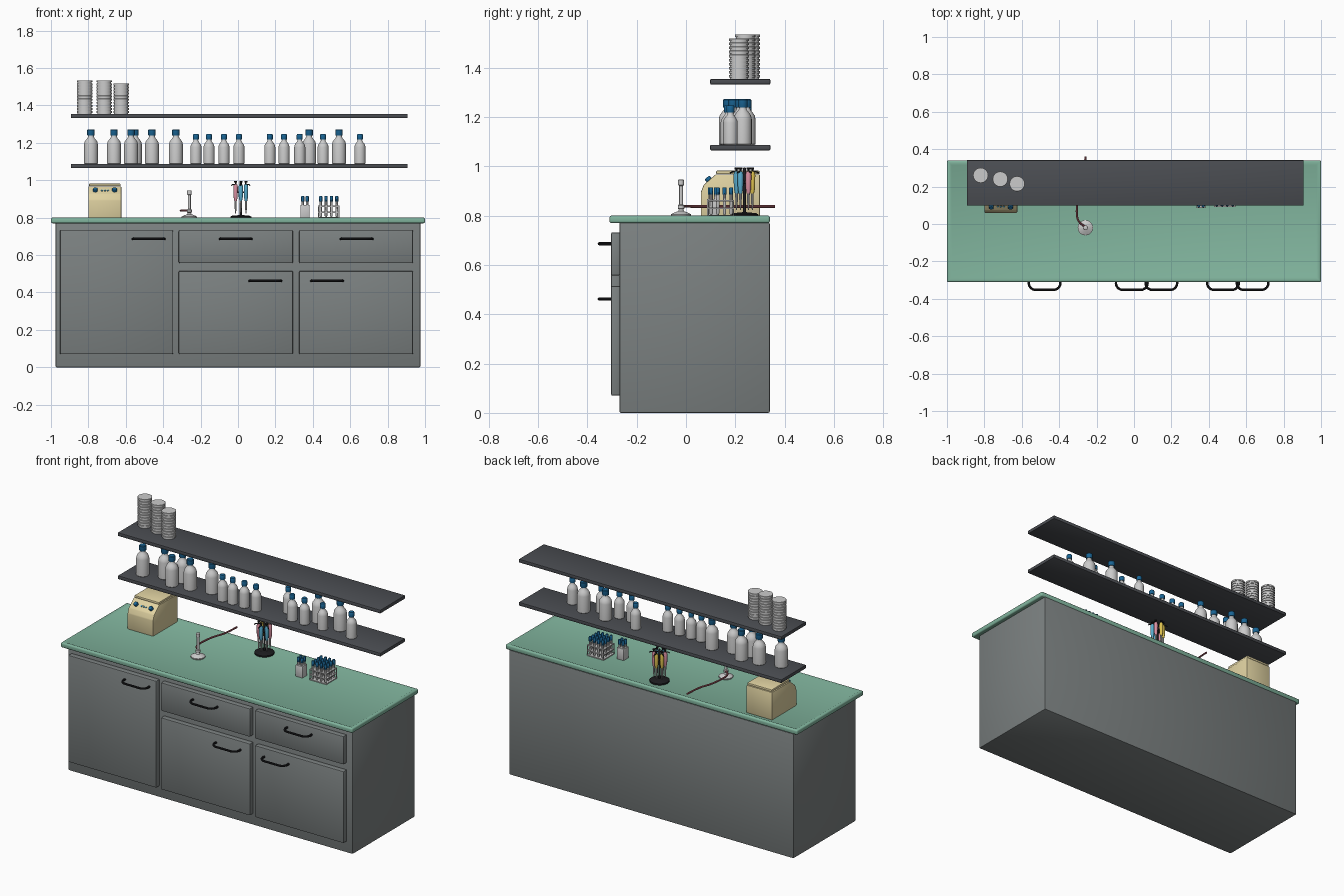
import bpy, bmesh, math
from mathutils import Vector

if "Cube" in bpy.data.objects:
    bpy.data.objects.remove(bpy.data.objects["Cube"])


def material(name, r, g, b):
    m = bpy.data.materials.new(name)
    m.diffuse_color = (r, g, b, 1)
    m.use_nodes = True
    m.node_tree.nodes["Principled BSDF"].inputs["Base Color"].default_value = m.diffuse_color
    return m


GREEN = material("green", 0.22, 0.46, 0.34)
STEEL = material("dark_grey", 0.20, 0.22, 0.22)
SHELF = material("charcoal", 0.07, 0.075, 0.085)
BLACK = material("black", 0.012, 0.012, 0.014)
CREAM = material("cream", 0.75, 0.65, 0.36)
BLUE = material("blue", 0.01, 0.13, 0.30)
CYAN = material("light_blue", 0.10, 0.42, 0.62)
YELLOW = material("yellow", 0.75, 0.55, 0.08)
PINK = material("pink", 0.70, 0.28, 0.36)
RED = material("hose_red", 0.35, 0.10, 0.12)


def finish(bm, name, mat=None, loc=(0, 0, 0)):
    bmesh.ops.recalc_face_normals(bm, faces=bm.faces)
    me = bpy.data.meshes.new(name)
    bm.to_mesh(me)
    bm.free()
    ob = bpy.data.objects.new(name, me)
    bpy.context.collection.objects.link(ob)
    ob.location = loc
    if mat:
        me.materials.append(mat)
    smooth(ob)
    return ob


def smooth(ob):
    bpy.ops.object.select_all(action='DESELECT')
    ob.select_set(True)
    bpy.context.view_layer.objects.active = ob
    bpy.ops.object.shade_smooth_by_angle(angle=math.radians(35))


def box(name, x, y, z, mat=None, bevel=0.0, segs=2):
    bm = bmesh.new()
    bmesh.ops.create_cube(bm, size=1)
    for v in bm.verts:
        v.co = [r[0] + (c + 0.5) * (r[1] - r[0]) for c, r in zip(v.co, (x, y, z))]
    if bevel:
        bmesh.ops.bevel(bm, geom=bm.edges[:], offset=bevel, segments=segs, profile=0.5, affect='EDGES')
    return finish(bm, name, mat)


def lathe(name, profile, loc, mat=None, sides=20):
    # profile: (radius, height) pairs, closed top and bottom by flat caps
    bm = bmesh.new()
    rings = [[bm.verts.new((r * math.cos(2 * math.pi * i / sides),
                            r * math.sin(2 * math.pi * i / sides), z))
              for i in range(sides)] for r, z in profile]
    for a, b in zip(rings, rings[1:]):
        for i in range(sides):
            j = (i + 1) % sides
            bm.faces.new((a[i], a[j], b[j], b[i]))
    bm.faces.new(rings[0])
    bm.faces.new(rings[-1])
    return finish(bm, name, mat, loc)


def copy(ob, name, loc):
    c = bpy.data.objects.new(name, ob.data)
    c.location = loc
    bpy.context.collection.objects.link(c)
    return c


def tube(name, pts, radius, mat):
    cu = bpy.data.curves.new(name, 'CURVE')
    cu.dimensions = '3D'
    cu.bevel_depth, cu.bevel_resolution, cu.use_fill_caps = radius, 2, True
    sp = cu.splines.new('NURBS')
    sp.points.add(len(pts) - 1)
    for p, co in zip(sp.points, pts):
        p.co = (*co, 1)
    sp.use_endpoint_u, sp.order_u, sp.resolution_u = True, 3, 5
    ob = bpy.data.objects.new(name, cu)
    bpy.context.collection.objects.link(ob)
    cu.materials.append(mat)
    bpy.ops.object.select_all(action='DESELECT')
    ob.select_set(True)
    bpy.context.view_layer.objects.active = ob
    bpy.ops.object.convert(target='MESH')
    smooth(bpy.context.object)


# cabinet body
box("cabinet", (-0.975, 0.975), (-0.27, 0.34), (0, 0.772), STEEL, 0.006)

# worktop with rounded rim and shallow recess
bm = bmesh.new()
bmesh.ops.create_cube(bm, size=1)
for v in bm.verts:
    v.co = Vector((v.co.x * 2, v.co.y * 0.65 + 0.015, 0.785 + v.co.z * 0.03))
bmesh.ops.bevel(bm, geom=bm.edges[:], offset=0.008, segments=3, profile=0.5, affect='EDGES')
top = max(bm.faces, key=lambda f: f.calc_center_median().z + f.calc_area())
bmesh.ops.inset_region(bm, faces=[top], thickness=0.012)
bmesh.ops.inset_region(bm, faces=[top], thickness=0.012, depth=-0.004)
finish(bm, "worktop", GREEN)

# doors and drawers: x range, z range, handle x, handle z
fronts = [("tall_door", -0.952, -0.347, 0.07, 0.732, -0.478, 0.686),
          ("drawer_middle", -0.317, 0.294, 0.557, 0.732, -0.012, 0.686),
          ("drawer_right", 0.327, 0.936, 0.557, 0.732, 0.634, 0.686),
          ("door_middle", -0.317, 0.294, 0.07, 0.515, 0.146, 0.462),
          ("door_right", 0.327, 0.936, 0.07, 0.515, 0.476, 0.462)]
for n, x0, x1, z0, z1, hx, hz in fronts:
    box(n, (x0, x1), (-0.304, -0.268), (z0, z1), STEEL, 0.006)
    tube(n + "_handle", [(hx + dx, y, hz) for dx, y in
                         ((-0.083, -0.300), (-0.088, -0.325), (-0.065, -0.352), (-0.03, -0.352),
                          (0.03, -0.352), (0.065, -0.352), (0.088, -0.325), (0.083, -0.300))],
         0.0065, BLACK)

# shelves
box("lower_shelf", (-0.893, 0.907), (0.098, 0.342), (1.065, 1.087), SHELF, 0.004)
box("upper_shelf", (-0.893, 0.907), (0.098, 0.342), (1.332, 1.354), SHELF, 0.004)

# bottles with blue caps
BIG = [(-0.786, 0.19), (-0.663, 0.23), (-0.572, 0.17), (-0.551, 0.245), (-0.46, 0.19),
       (-0.332, 0.22), (0.38, 0.245), (0.54, 0.23)]
SMALL = [(-0.225, 0.17), (-0.155, 0.17), (-0.075, 0.17), (0.005, 0.17), (0.17, 0.25),
         (0.246, 0.18), (0.33, 0.18), (0.455, 0.18), (0.652, 0.18)]
BODY = [(0.032, 0), (0.037, 0.004), (0.037, 0.105), (0.034, 0.119), (0.026, 0.131),
        (0.018, 0.141), (0.015, 0.147), (0.015, 0.16)]
CAP = [(0.019, 0.153), (0.020, 0.155), (0.020, 0.182), (0.017, 0.186)]
for label, spots, sr, sz in (("large_bottle", BIG, 1, 1), ("small_bottle", SMALL, 0.8, 0.86)):
    for part, prof, mat in (("", BODY, None), ("_cap", CAP, BLUE)):
        first = None
        for x, y in spots:
            loc = (x, y, 1.086)
            if first is None:
                first = lathe(label + part, [(r * sr, z * sz) for r, z in prof], loc, mat)
            else:
                copy(first, label + part, loc)

# stacks of culture dishes: narrow base, overhanging lid
dish = None
for x, y, n in ((-0.82, 0.26, 11), (-0.715, 0.24, 11), (-0.625, 0.215, 10)):
    for i in range(n):
        loc = (x, y, 1.354 + i * 0.0164)
        if dish:
            copy(dish, "culture_dish", loc)
        else:
            dish = lathe("culture_dish", [(0.037, 0), (0.037, 0.006), (0.041, 0.006), (0.041, 0.0155),
                                          (0.040, 0.0164)], loc, None, 24)

# cream instrument with sloped control panel
bm = bmesh.new()
side = [(0.06, 0.795), (0.06, 0.895), (0.072, 0.925), (0.12, 0.967), (0.30, 0.967), (0.30, 0.795)]
f = bm.faces.new([bm.verts.new((-0.80, y, z)) for y, z in side])
ext = bmesh.ops.extrude_face_region(bm, geom=[f])["geom"]
bmesh.ops.translate(bm, vec=(0.176, 0, 0), verts=[v for v in ext if isinstance(v, bmesh.types.BMVert)])
bmesh.ops.bevel(bm, geom=bm.edges[:], offset=0.004, segments=2, profile=0.5, affect='EDGES')
finish(bm, "instrument_body", CREAM)
box("instrument_lid", (-0.796, -0.628), (0.122, 0.298), (0.968, 0.982), CREAM, 0.004)
tilt = Vector((0, -0.66, 0.75)).to_track_quat('Z', 'Y')
for name, x, r, h, mat in (("dial_left", -0.763, 0.013, 0.014, BLUE), ("dial_right", -0.660, 0.013, 0.014, BLUE),
                           ("lamp_left", -0.727, 0.005, 0.004, CYAN), ("lamp_middle", -0.7115, 0.005, 0.004, CYAN),
                           ("lamp_right", -0.696, 0.005, 0.004, CYAN)):
    knob = lathe(name, [(r, -0.004), (r, h * 0.8), (r * 0.85, h)], (x, 0.094, 0.944), mat, 16)
    knob.rotation_mode = 'QUATERNION'
    knob.rotation_quaternion = tilt

# gas burner and hose
lathe("burner", [(0.038, 0), (0.041, 0.003), (0.041, 0.009), (0.030, 0.015), (0.012, 0.022), (0.009, 0.03),
                 (0.013, 0.033), (0.013, 0.046), (0.0075, 0.05), (0.0075, 0.124), (0.012, 0.128),
                 (0.012, 0.148), (0.009, 0.150)], (-0.26, -0.02, 0.796))
tube("gas_hose", [(-0.26, -0.015, 0.838), (-0.285, 0.0, 0.838), (-0.306, 0.03, 0.837), (-0.306, 0.10, 0.837),
                  (-0.295, 0.18, 0.837), (-0.262, 0.26, 0.837), (-0.26, 0.36, 0.837)], 0.0055, RED)

# pipette carousel
cx, cy = 0.015, 0.237
lathe("pipette_stand", [(0.056, 0), (0.056, 0.009), (0.048, 0.014), (0.006, 0.018), (0.006, 0.135), (0.026, 0.137),
                        (0.026, 0.143), (0.006, 0.145), (0.006, 0.195), (0.003, 0.20)], (cx, cy, 0.796), BLACK, 24)
for i, mat in enumerate((CYAN, PINK, YELLOW, YELLOW, PINK, CYAN)):
    a = math.radians(60 * i - 30)
    c, s = math.cos(a), math.sin(a)
    p = (cx + 0.032 * c, cy + 0.032 * s, 0)
    lathe("pipette_grip", [(0.007, 0.89), (0.011, 0.91), (0.012, 0.965), (0.009, 0.978)], p, mat, 12)
    lathe("pipette_tip", [(0.002, 0.822), (0.005, 0.85), (0.006, 0.892)], p, None, 10)
    lathe("pipette_plunger", [(0.004, 0.977), (0.004, 0.987), (0.008, 0.988), (0.008, 0.995)], p, BLACK, 10)
    tube("pipette_hook", [(cx + r * c, cy + r * s, z) for r, z in
                          ((0.03, 0.974), (0.048, 0.982), (0.058, 0.972))], 0.003, BLACK)

# test tube racks: solid small block and open large frame
box("small_rack", (0.334, 0.382), (0.085, 0.133), (0.796, 0.868), None, 0.003)
for z in (0.797, 0.826, 0.858):
    box("large_rack_plate", (0.428, 0.542), (0.09, 0.195), (z, z + 0.006))
for x in (0.428, 0.538):
    for y in (0.09, 0.191):
        box("large_rack_post", (x, x + 0.004), (y, y + 0.004), (0.797, 0.864))
spots = [(0.346 + i * 0.024, 0.097 + j * 0.024) for i in range(2) for j in range(2)]
spots += [(0.442 + i * 0.0287, 0.102 + j * 0.027) for i in range(4) for j in range(4)]
glass = lathe("test_tube", [(0.003, 0.803), (0.007, 0.809), (0.007, 0.89)], (*spots[0], 0), None, 10)
stop = lathe("tube_cap", [(0.0085, 0.886), (0.0085, 0.912), (0.007, 0.915)], (*spots[0], 0), BLUE, 10)
for x, y in spots[1:]:
    copy(glass, "test_tube", (x, y, 0))
    copy(stop, "tube_cap", (x, y, 0))
